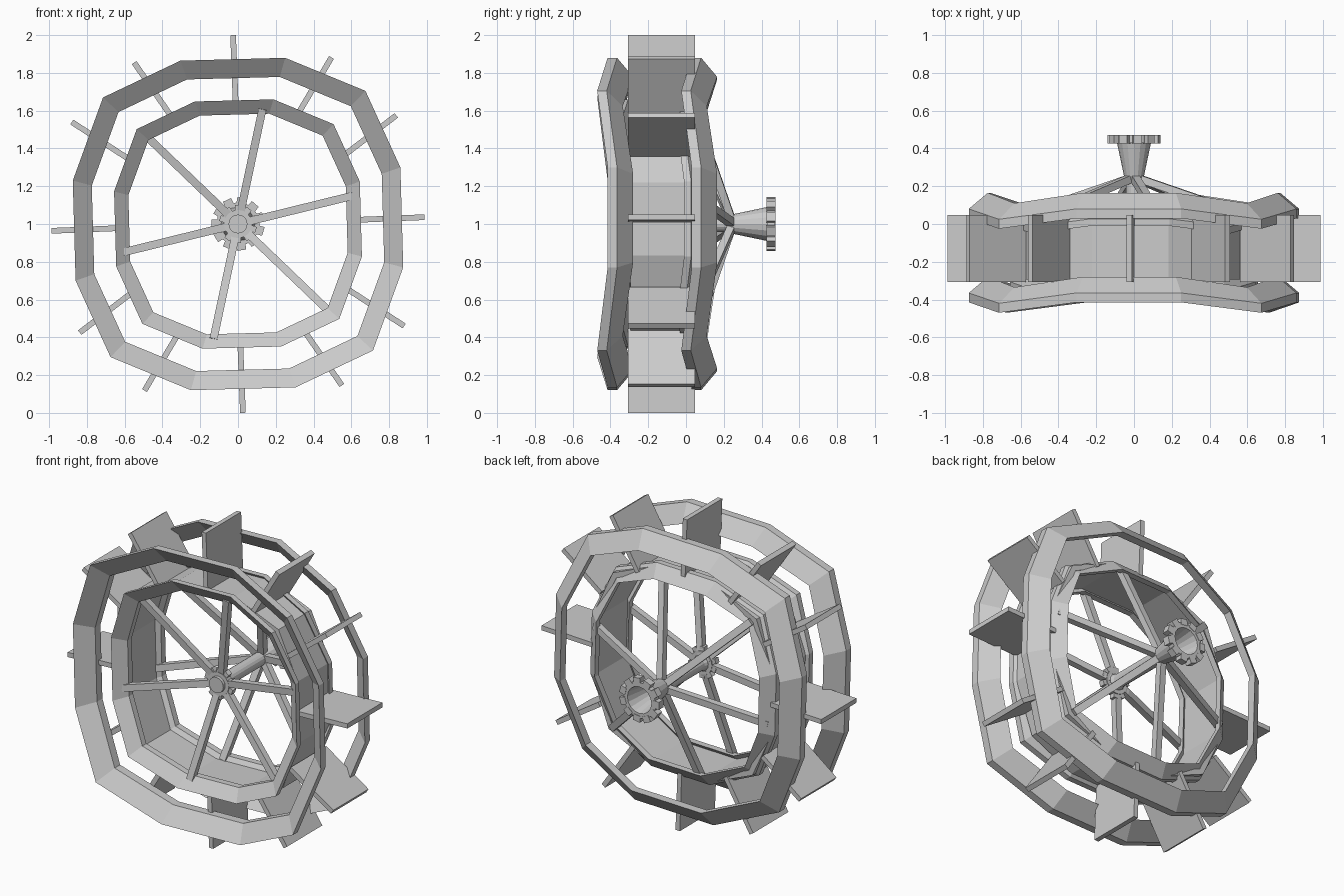
import bpy, bmesh, math
from mathutils import Vector, Matrix

if "Cube" in bpy.data.objects:
    bpy.data.objects.remove(bpy.data.objects["Cube"])

MID_Y = -0.13
# half of the squarish 12-sided outline (x, z); the other half is its negative
HALF = [(.86, .30), (.675, .705), (.25, .88), (-.305, .865), (-.715, .67), (-.875, .23)]
OUTLINE = HALF + [(-x, -z) for x, z in HALF]
CORNERS = {1, 4, 7, 10}


def finish(name, bm):
    bmesh.ops.recalc_face_normals(bm, faces=bm.faces)
    me = bpy.data.meshes.new(name)
    bm.to_mesh(me)
    bm.free()
    ob = bpy.data.objects.new(name, me)
    bpy.context.collection.objects.link(ob)
    return ob


def loop_band(name, section, dip, scale=1.0):
    """Sweep a (radial factor, y) section round the outline; corners dip in y."""
    bm = bmesh.new()
    rings = []
    for i, (x, z) in enumerate(OUTLINE):
        off = dip if i in CORNERS else 0
        rings.append([bm.verts.new((x * f * scale, MID_Y + (y + off - MID_Y) * scale,
                                    1 + z * f * scale)) for f, y in section])
    n = len(section)
    for i, a in enumerate(rings):
        b = rings[(i + 1) % len(rings)]
        for j in range(n):
            k = (j + 1) % n
            bm.faces.new((a[j], a[k], b[k], b[j]))
    return finish(name, bm)


def beam(name, a, b, w, depth):
    """Box from a to b; w lies in the wheel plane, depth mostly along y."""
    a, b = Vector(a), Vector(b)
    d = (b - a).normalized()
    side = d.cross(Vector((0, 1, 0))).normalized()
    up = side.cross(d)
    m = Matrix((d * (b - a).length, side * w, up * depth)).transposed().to_4x4()
    m.translation = (a + b) / 2
    bm = bmesh.new()
    bmesh.ops.create_cube(bm, size=1, matrix=m)
    return finish(name, bm)


def lathe(name, profile, seg=16):
    """Turn an (r, y) profile round the axle."""
    bm = bmesh.new()
    vs = [bm.verts.new((r, y, 1)) for r, y in profile]
    es = [bm.edges.new(p) for p in zip(vs, vs[1:])]
    bmesh.ops.spin(bm, geom=vs + es, cent=(0, 0, 1), axis=(0, 1, 0),
                   angle=2 * math.pi, steps=seg, use_merge=False)
    bmesh.ops.remove_doubles(bm, verts=bm.verts, dist=1e-4)
    return finish(name, bm)


# outer and inner rims, front and back, with a slanted section
for side, dy in (("front", 0), ("back", .445)):
    sec = [(1, -.415 + dy), (1, -.365 + dy), (.885, -.28 + dy), (.885, -.335 + dy)]
    loop_band(side + "_outer_rim", sec, -.055)
    loop_band(side + "_inner_rim", sec, -.055, .75)

# drum wall joining the inner rims
y0, y1 = [MID_Y + (y - MID_Y) / .73 for y in (-.295, .035)]
loop_band("drum", [(1, y0), (1, y1), (.95, y1), (.95, y0)], 0, .73)

# paddles: root and tip of half the set, the rest by half turn
PADDLES = [(.63, .022, .987, .036), (.57, .37, .838, .575), (.31, .57, .495, .882),
           (-.012, .63, -.026, 1.0), (-.34, .55, -.55, .855), (-.58, .345, -.88, .54)]
for ax, az, bx, bz in PADDLES:
    for s in (1, -1):
        beam("paddle", (s * ax, MID_Y, 1 + s * az), (s * bx, MID_Y, 1 + s * bz), .03, .355)

# slanted spokes from the axle to each side of the drum
for x, z in ((.61, .15), (.13, .61), (-.49, .47)):
    for s in (1, -1):
        ex, ez = s * x, s * z
        d = Vector((ex, 0, ez)).normalized() * .03
        for side, hub_y, rim_y in (("front", -.17, -.29), ("back", .24, .04)):
            beam(side + "_spoke", (d.x, hub_y, 1 + d.z), (ex, rim_y, 1 + ez), .042, .04)

# axle flaring into the open back hub
lathe("axle", [(0, -.22), (.05, -.22), (.05, -.15), (.042, -.13), (.042, .22), (.052, .25),
               (.09, .43), (.115, .43), (.115, .47), (.085, .47), (.055, .30), (0, .30)])
# front collar
lathe("front_collar", [(.045, -.20), (.075, -.20), (.075, -.155), (.045, -.155)])

# teeth round both hubs
for name, count, r0, r1, w, y, dep in (("front_tooth", 10, .065, .10, .032, -.178, .035),
                                       ("back_tooth", 11, .10, .14, .048, .45, .045)):
    for i in range(count):
        t = 2 * math.pi * (i + .5) / count
        c, s = math.cos(t), math.sin(t)
        beam(name, (r0 * c, y, 1 + r0 * s), (r1 * c, y, 1 + r1 * s), w, dep)
